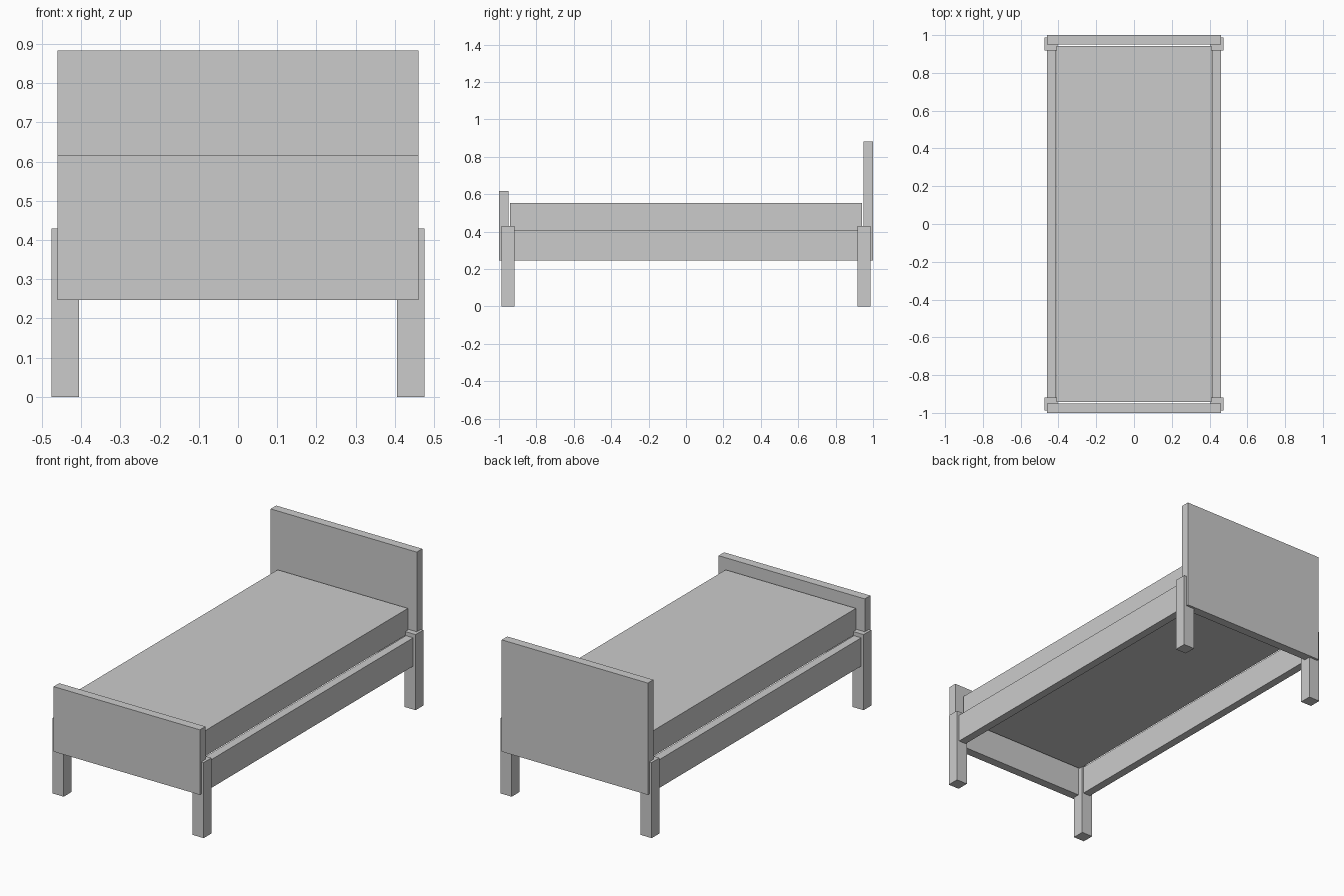
import bpy
import bmesh
from mathutils import Vector

if "Cube" in bpy.data.objects:
    bpy.data.objects.remove(bpy.data.objects["Cube"])


def box(name, lo, hi):
    """Axis-aligned box from its low corner to its high corner."""
    lo, hi = Vector(lo), Vector(hi)
    bm = bmesh.new()
    bmesh.ops.create_cube(bm, size=1.0)
    bmesh.ops.scale(bm, vec=hi - lo, verts=bm.verts)
    mesh = bpy.data.meshes.new(name)
    bm.to_mesh(mesh)
    bm.free()
    obj = bpy.data.objects.new(name, mesh)
    obj.location = (lo + hi) / 2
    bpy.context.collection.objects.link(obj)
    return obj


HALF_W = 0.46      # half width of boards and rails
BASE_Z = 0.247     # underside of the frame
RAIL_TOP = 0.408

# End boards
box("headboard", (-HALF_W, 0.95, BASE_Z), (HALF_W, 1.0, 0.883))
box("footboard", (-HALF_W, -1.0, BASE_Z), (HALF_W, -0.95, 0.617))

# Mattress, resting level with the top of the rails
box("mattress", (-0.41, -0.942, RAIL_TOP), (0.41, 0.942, 0.553))

for side, sx in (("left", -1), ("right", 1)):
    # Side rail
    x = sorted((sx * 0.414, sx * HALF_W))
    box(f"{side}_side_rail", (x[0], -0.94, BASE_Z), (x[1], 0.94, RAIL_TOP))

    # Corner legs
    x = sorted((sx * 0.406, sx * 0.475))
    for end, sy in (("front", -1), ("back", 1)):
        y = sorted((sy * 0.918, sy * 0.987))
        box(f"{end}_{side}_leg", (x[0], y[0], 0), (x[1], y[1], 0.43))
